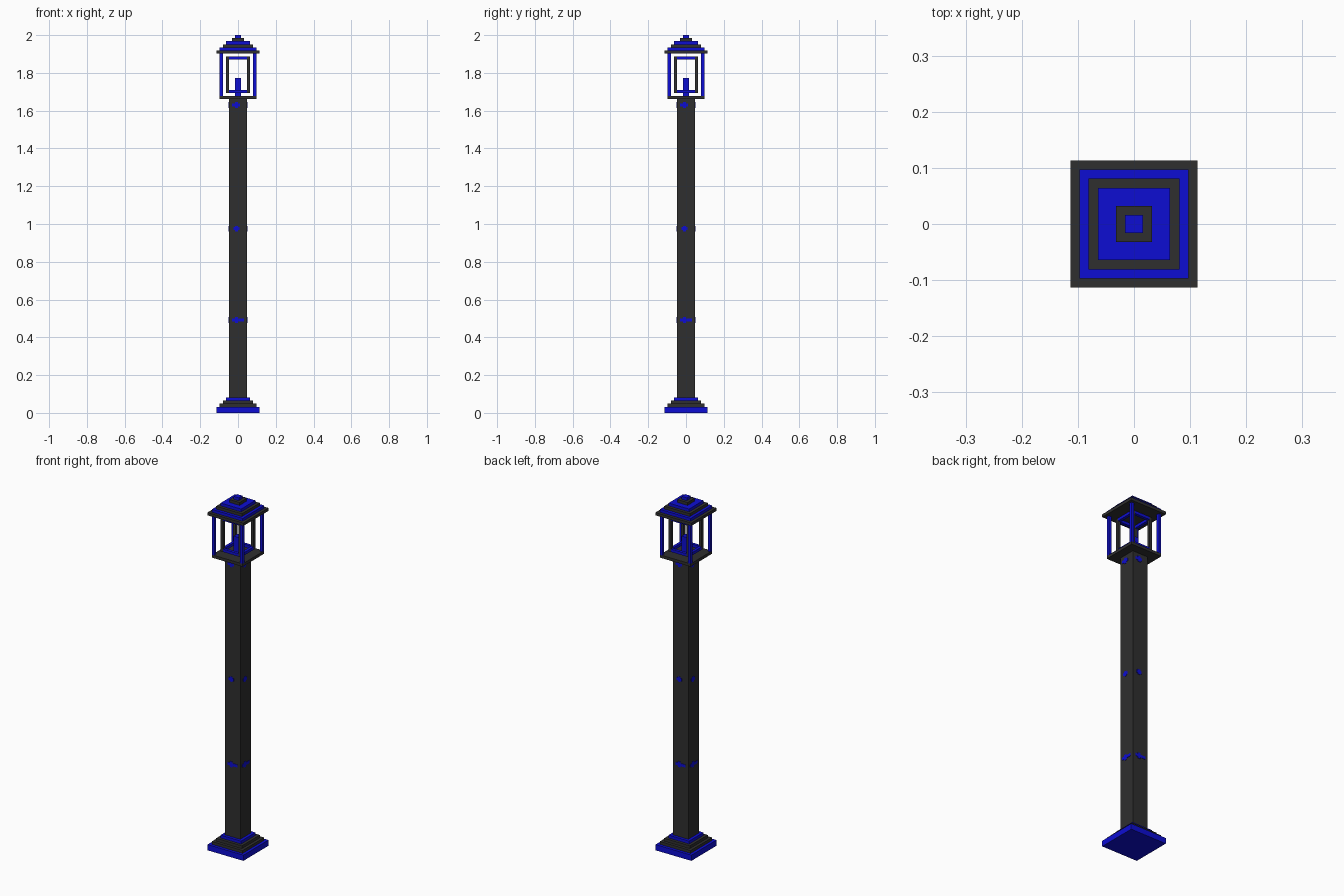
import bpy
import bmesh
from mathutils import Matrix
from math import pi

cube = bpy.data.objects.get("Cube")
if cube:
    bpy.data.objects.remove(cube)

U = 2 / 124  # one block unit


def material(name, color):
    m = bpy.data.materials.new(name)
    m.use_nodes = True
    m.diffuse_color = color
    bsdf = next(n for n in m.node_tree.nodes if n.type == 'BSDF_PRINCIPLED')
    bsdf.inputs["Base Color"].default_value = color
    return m


DARK = material("dark_iron", (0.028, 0.028, 0.028, 1))
BLUE = material("deep_blue", (0.004, 0.004, 0.65, 1))


def build(name, boxes, mat, turns=1):
    """Boxes as (x0, x1, y0, y1, z0, z1) in block units, repeated around z."""
    bm = bmesh.new()
    for t in range(turns):
        turn = Matrix.Rotation(t * pi / 2, 4, 'Z')
        for x0, x1, y0, y1, z0, z1 in boxes:
            mid = Matrix.Translation(((x0 + x1) / 2 * U, (y0 + y1) / 2 * U, (z0 + z1) / 2 * U))
            size = Matrix.Diagonal(((x1 - x0) * U, (y1 - y0) * U, (z1 - z0) * U, 1))
            bmesh.ops.create_cube(bm, size=1, matrix=turn @ mid @ size)
    mesh = bpy.data.meshes.new(name)
    bm.to_mesh(mesh)
    bm.free()
    mesh.materials.append(mat)
    obj = bpy.data.objects.new(name, mesh)
    bpy.context.collection.objects.link(obj)
    return obj


def slab(name, half, z0, z1, mat):
    build(name, [(-half, half, -half, half, z0, z1)], mat)


# Stepped base
slab("base_plinth", 7, 0, 2, BLUE)
slab("base_lower_step", 6, 2, 3, DARK)
slab("base_middle_step", 5, 3, 4, DARK)
slab("base_collar", 4, 4, 5, BLUE)

# Post with small ornaments on each face
slab("post", 3, 5, 103, DARK)
F, P = -3, -3.12
build("lower_ornament", [(-2, 2, P, F, 30, 31), (-1, 0, P, F, 29.5, 31.5)], BLUE, 4)
build("middle_ornament", [(-1.5, 0.5, P, F, 60, 61), (-1, 0, P, F, 59.6, 61.4)], BLUE, 4)
build("upper_ornament", [(-2, 0.6, P, F, 100.5, 101.5), (-1, 0, P, F, 100, 102)], BLUE, 4)

# Lantern floor, corner posts and light
slab("lantern_floor", 6, 103, 104, DARK)
build("lantern_corner_posts", [(-6, -5, -6, -5, 104, 118)], BLUE, 4)
slab("lantern_light", 1, 104, 110, BLUE)

# Inner open frame
build("inner_frame_uprights", [(-4, -3, -4, -3, 105, 117)], DARK, 4)
build("inner_frame_rails", [(-3, 3, -4, -3, z, z + 1) for z in (105, 116)], BLUE, 4)

# Stepped roof
for i, half in enumerate((7, 6, 5, 4, 2, 1)):
    slab(f"roof_step_{i + 1}", half, 118 + i, 119 + i, BLUE if i % 2 else DARK)
